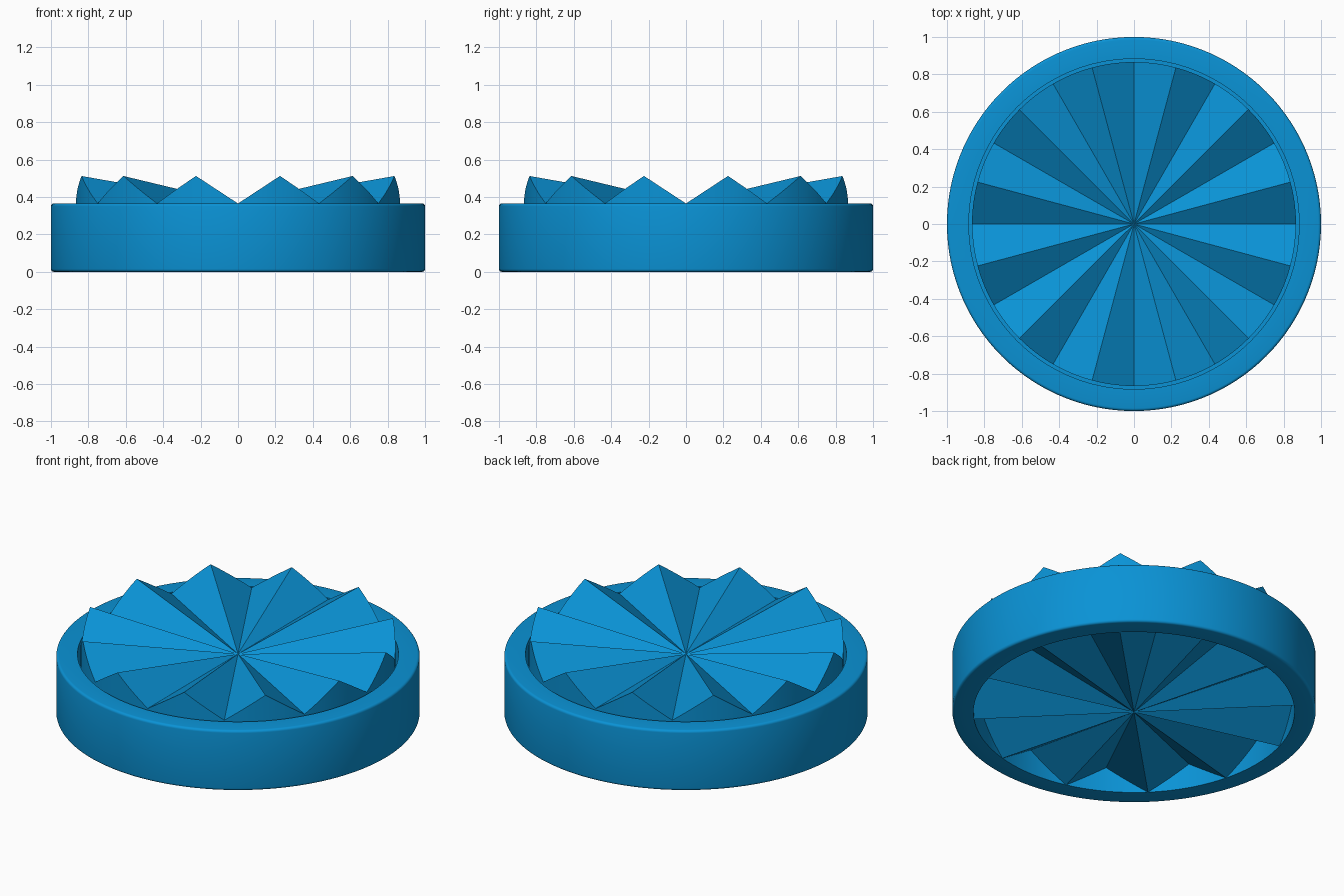
import bpy, bmesh
from math import sin, cos, pi, radians

cube = bpy.data.objects.get("Cube")
if cube:
    bpy.data.objects.remove(cube, do_unlink=True)

STEPS = 120              # segments around the axis
TEETH = 12
HEIGHT = 0.365           # rim height
TOOTH_R, TOOTH_H = 0.866, 0.147
POCKET_R = 0.883
FLOOR = 0.22             # bottom of the clearance groove
PITCH = 2 * pi / TEETH
SLOPE = TOOTH_H / (TOOTH_R * sin(PITCH / 2))

blue = bpy.data.materials.new("bright blue")
blue.use_nodes = True
color = (0.003, 0.29, 0.67, 1)
blue.diffuse_color = color
blue.node_tree.nodes["Principled BSDF"].inputs["Base Color"].default_value = color


def wave(r, i, phase):
    """Height of the flat-sided radial teeth above their valleys."""
    a = (2 * pi * i / STEPS + phase * PITCH) % PITCH
    return SLOPE * r * sin(min(a, PITCH - a))


def revolve(name, profile, closed):
    """Spin (radius, height, tooth phase or None) about z; radius 0 makes a fan."""
    bm = bmesh.new()
    rows = []
    for r, z, phase in profile:
        if r == 0:
            rows.append([bm.verts.new((0, 0, z))] * STEPS)
            continue
        row = []
        for i in range(STEPS):
            a = 2 * pi * i / STEPS
            lift = 0 if phase is None else wave(r, i, phase)
            row.append(bm.verts.new((r * cos(a), r * sin(a), z + lift)))
        rows.append(row)
    pairs = list(zip(rows, rows[1:]))
    if closed:
        pairs.append((rows[-1], rows[0]))
    for low, high in pairs:
        for i in range(STEPS):
            j = (i + 1) % STEPS
            corners = dict.fromkeys((low[i], low[j], high[j], high[i]))
            bm.faces.new(list(corners))
    bmesh.ops.recalc_face_normals(bm, faces=bm.faces)
    mesh = bpy.data.meshes.new(name)
    bm.to_mesh(mesh)
    bm.free()
    obj = bpy.data.objects.new(name, mesh)
    bpy.context.collection.objects.link(obj)
    mesh.materials.append(blue)
    bpy.ops.object.select_all(action="DESELECT")
    obj.select_set(True)
    bpy.context.view_layer.objects.active = obj
    bpy.ops.object.shade_smooth_by_angle(angle=radians(25))


# Outer ring with rounded outer edges
FILLET = 0.015
ring = [(POCKET_R, 0, None)]
for centre_z, start in ((FILLET, -pi / 2), (HEIGHT - FILLET, 0)):
    for s in range(5):
        a = start + s * pi / 8
        ring.append((1 - FILLET + FILLET * cos(a), centre_z + FILLET * sin(a), None))
ring.append((POCKET_R, HEIGHT, None))
revolve("outer_ring", ring, True)

# Core: toothed pocket below, half a tooth out of step with the raised teeth on top
seat_r = POCKET_R + 0.004
revolve("toothed_core", [
    (0, 0, None),
    (seat_r, 0, 0.5),
    (seat_r, FLOOR, None),
    (TOOTH_R, FLOOR, None),
    (TOOTH_R, HEIGHT, 0),
    (0, HEIGHT, None),
], False)
